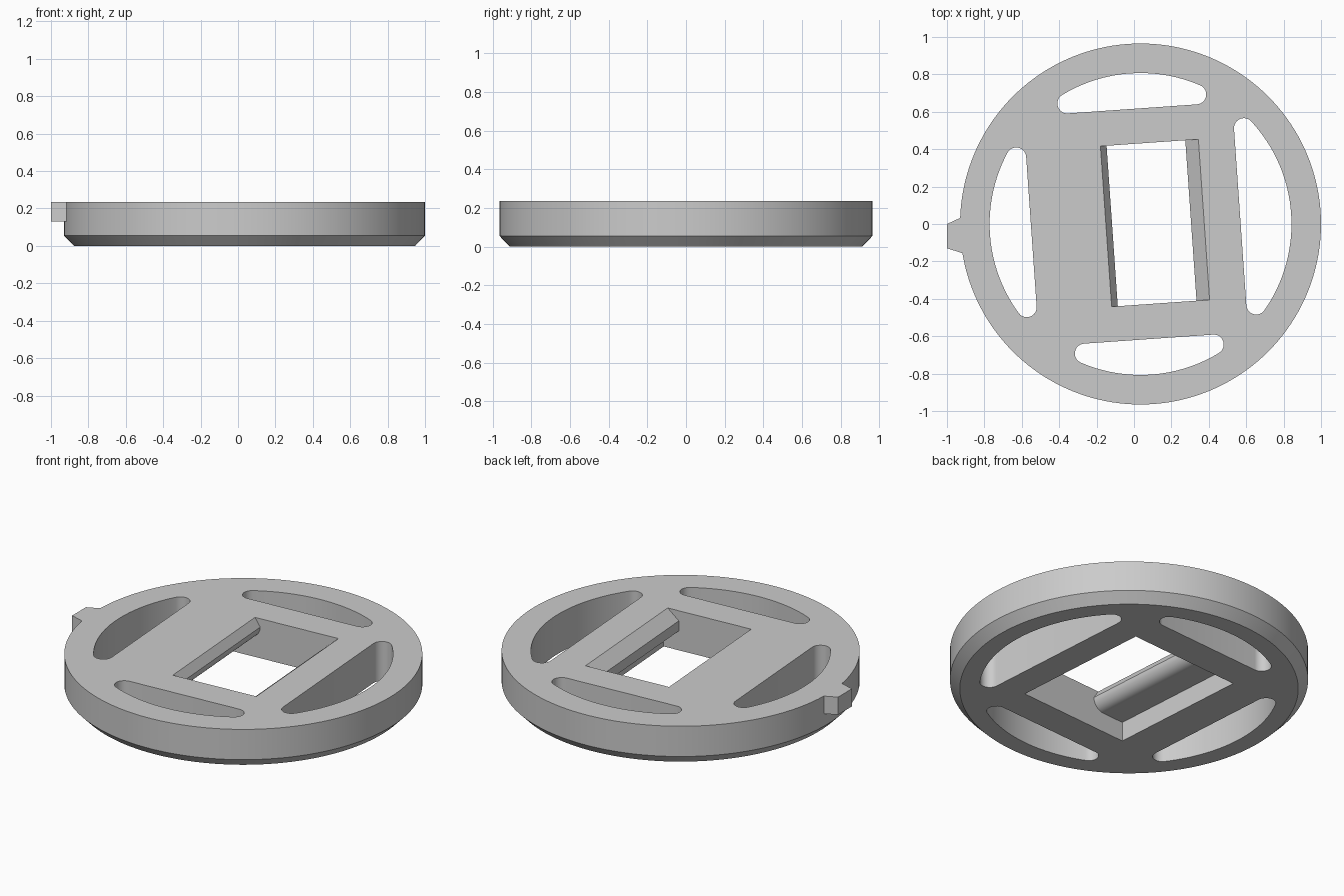
import bpy, bmesh, math
from mathutils import Matrix, Vector

if "Cube" in bpy.data.objects:
    bpy.data.objects.remove(bpy.data.objects["Cube"])

R, H = 0.965, 0.235            # disc radius and height
SLOT_R, FILLET = 0.807, 0.053  # slot outer arc and corner rounding
PLACE = Matrix.Translation((0.035, 0, 0))
TILT = PLACE @ Matrix.Rotation(math.radians(4), 4, 'Z')

grey = bpy.data.materials.new("plain grey")
grey.use_nodes = True
grey.diffuse_color = (0.6, 0.6, 0.6, 1)
grey.node_tree.nodes["Principled BSDF"].inputs["Base Color"].default_value = (0.6, 0.6, 0.6, 1)


def arc(cx, cy, r, a0, a1, n):
    return [(cx + r * math.cos(a0 + (a1 - a0) * i / n),
             cy + r * math.sin(a0 + (a1 - a0) * i / n)) for i in range(n + 1)]


def prism(name, points, depth, matrix):
    """Extrude a flat outline by depth along the matrix's own z."""
    bm = bmesh.new()
    face = bm.faces.new([bm.verts.new((x, y, 0)) for x, y in points])
    ext = bmesh.ops.extrude_face_region(bm, geom=[face])
    top = [g for g in ext["geom"] if isinstance(g, bmesh.types.BMVert)]
    bmesh.ops.translate(bm, verts=top, vec=(0, 0, depth))
    bmesh.ops.transform(bm, matrix=matrix, verts=bm.verts)
    return finish(name, bm)


def finish(name, bm):
    bmesh.ops.recalc_face_normals(bm, faces=bm.faces)
    mesh = bpy.data.meshes.new(name)
    bm.to_mesh(mesh)
    bm.free()
    mesh.materials.append(grey)
    ob = bpy.data.objects.new(name, mesh)
    bpy.context.collection.objects.link(ob)
    return ob


def combine(target, other, operation):
    mod = target.modifiers.new(operation.title(), 'BOOLEAN')
    mod.object, mod.operation, mod.solver = other, operation, 'EXACT'
    bpy.context.view_layer.objects.active = target
    bpy.ops.object.modifier_apply(modifier=mod.name)
    bpy.data.objects.remove(other)


# Disc with a chamfered lower rim
bm = bmesh.new()
rings = []
for r, z in ((0.912, 0), (R, 0.055), (R, H)):
    rings.append([bm.verts.new((x, y, z)) for x, y in arc(0, 0, r, 0, math.tau, 160)[:-1]])
for low, high in zip(rings, rings[1:]):
    for i in range(len(low)):
        j = (i + 1) % len(low)
        bm.faces.new((low[i], low[j], high[j], high[i]))
bm.faces.new(rings[0])
bm.faces.new(rings[-1])
bmesh.ops.transform(bm, matrix=PLACE, verts=bm.verts)
disc = finish("slotted_disc", bm)

# Pointer tab on the rim
tab = prism("rim_tab", [(-0.85, 0.07), (-0.935, 0.03), (-1, 0), (-1, -0.13), (-0.92, -0.155), (-0.85, -0.17)],
            H - 0.13, Matrix.Translation((0, 0, 0.13)))
combine(disc, tab, 'UNION')

# Four rounded segment slots: straight inner edge, curved outer edge
for quarter, d in enumerate((0.534, 0.617, 0.585, 0.617)):
    cx = d + FILLET
    cy = math.sqrt((SLOT_R - FILLET) ** 2 - cx ** 2)
    a = math.atan2(cy, cx)
    outline = (arc(0, 0, SLOT_R, -a, a, 32)
               + arc(cx, cy, FILLET, a, math.pi, 12)[1:]
               + arc(cx, -cy, FILLET, -math.pi, -a, 12)[:-1])
    spin = Matrix.Rotation(quarter * math.pi / 2, 4, 'Z')
    slot = prism("slot_cutter", outline, 1, TILT @ spin @ Matrix.Translation((0, 0, -0.4)))
    combine(disc, slot, 'DIFFERENCE')

# Centre window: wide below, with a rounded lip on one side and a sloped lip on the other
lip = 0.115
section = [(-0.365, -0.1), (0.365, -0.1), (0.365, lip), (0.27, lip), (0.27, 0.175),
           (0.34, H), (0.34, 0.4), (-0.185, 0.4), (-0.185, H)]
section += arc(-0.222, lip + 0.07, 0.07, 0, -math.pi / 2, 10) + [(-0.365, lip)]
upright = Matrix.Translation((0, 0.43, 0)) @ Matrix.Rotation(math.pi / 2, 4, 'X')
window = prism("window_cutter", section, 0.86, TILT @ upright)
combine(disc, window, 'DIFFERENCE')

# Smooth the curved walls, keep edges crisp
bpy.ops.object.select_all(action='DESELECT')
disc.select_set(True)
bpy.context.view_layer.objects.active = disc
bpy.ops.object.shade_smooth_by_angle(angle=math.radians(25))
